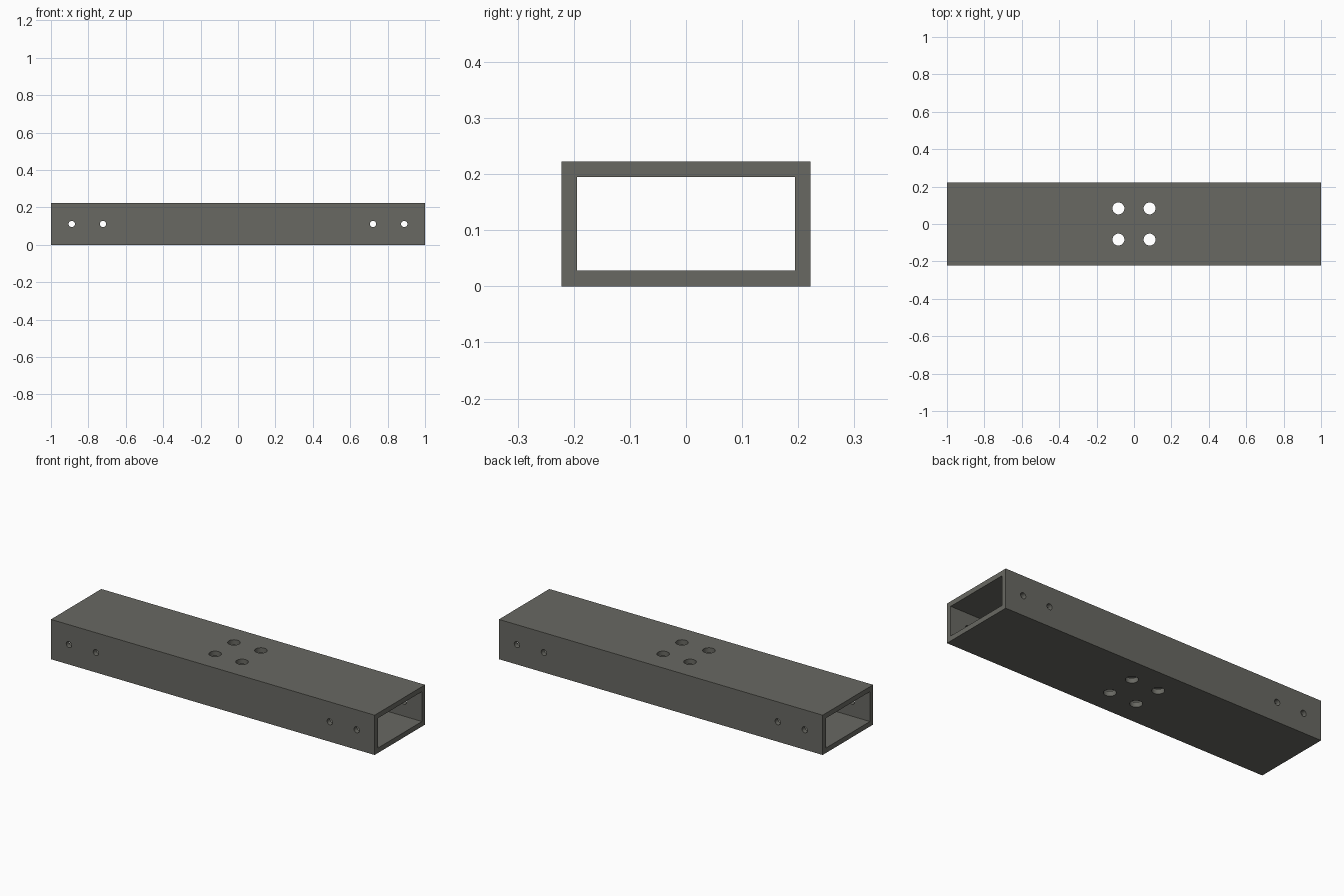
import bpy, bmesh, math
from mathutils import Matrix

if "Cube" in bpy.data.objects:
    bpy.data.objects.remove(bpy.data.objects["Cube"])

LENGTH, WIDTH, HEIGHT, WALL = 2.0, 0.4444, 0.2222, 0.0278

mat = bpy.data.materials.new("dark warm grey")
mat.diffuse_color = (0.14, 0.14, 0.123, 1)
mat.use_nodes = True
mat.node_tree.nodes["Principled BSDF"].inputs["Base Color"].default_value = mat.diffuse_color


def new_object(name, bm):
    mesh = bpy.data.meshes.new(name)
    bm.to_mesh(mesh)
    bm.free()
    mesh.materials.append(mat)
    obj = bpy.data.objects.new(name, mesh)
    bpy.context.collection.objects.link(obj)
    return obj


def add_hole(bm, x, y, z, radius, depth, tilt=0.0):
    m = Matrix.Translation((x, y, z)) @ Matrix.Rotation(tilt, 4, 'X')
    bmesh.ops.create_cone(bm, cap_ends=True, segments=32, radius1=radius,
                          radius2=radius, depth=depth, matrix=m)


# Hollow rectangular tube: a cross-section ring extruded along x
def rectangle(y, z0, z1):
    return [(-y, z0), (y, z0), (y, z1), (-y, z1)]


bm = bmesh.new()
outer = rectangle(WIDTH / 2, 0, HEIGHT)
inner = rectangle(WIDTH / 2 - WALL, WALL, HEIGHT - WALL)
vo = [bm.verts.new((-LENGTH / 2, y, z)) for y, z in outer]
vi = [bm.verts.new((-LENGTH / 2, y, z)) for y, z in inner]
ring = [bm.faces.new((vo[i], vo[(i + 1) % 4], vi[(i + 1) % 4], vi[i])) for i in range(4)]
ext = bmesh.ops.extrude_face_region(bm, geom=ring, use_keep_orig=True)
bmesh.ops.translate(bm, vec=(LENGTH, 0, 0),
                    verts=[v for v in ext["geom"] if isinstance(v, bmesh.types.BMVert)])
bmesh.ops.recalc_face_normals(bm, faces=bm.faces)
tube = new_object("rectangular_tube", bm)

# Hole cutters: four large vertical holes, four small cross holes
bm = bmesh.new()
for sx in (-1, 1):
    for sy in (-1, 1):
        add_hole(bm, sx * 0.0833, sy * 0.0833, HEIGHT / 2, 0.032, 0.5)
    for x in (0.7222, 0.8889):
        add_hole(bm, sx * x, 0, HEIGHT / 2, 0.0167, 0.8, math.pi / 2)
cutter = new_object("hole_cutter", bm)
cutter.hide_render = True

# Drill the holes through both walls
mod = tube.modifiers.new("holes", 'BOOLEAN')
mod.operation, mod.solver, mod.object = 'DIFFERENCE', 'EXACT', cutter
bpy.context.view_layer.objects.active = tube
tube.select_set(True)
bpy.ops.object.modifier_apply(modifier=mod.name)
bpy.data.objects.remove(cutter)
bpy.ops.object.shade_smooth_by_angle(angle=math.radians(30))
